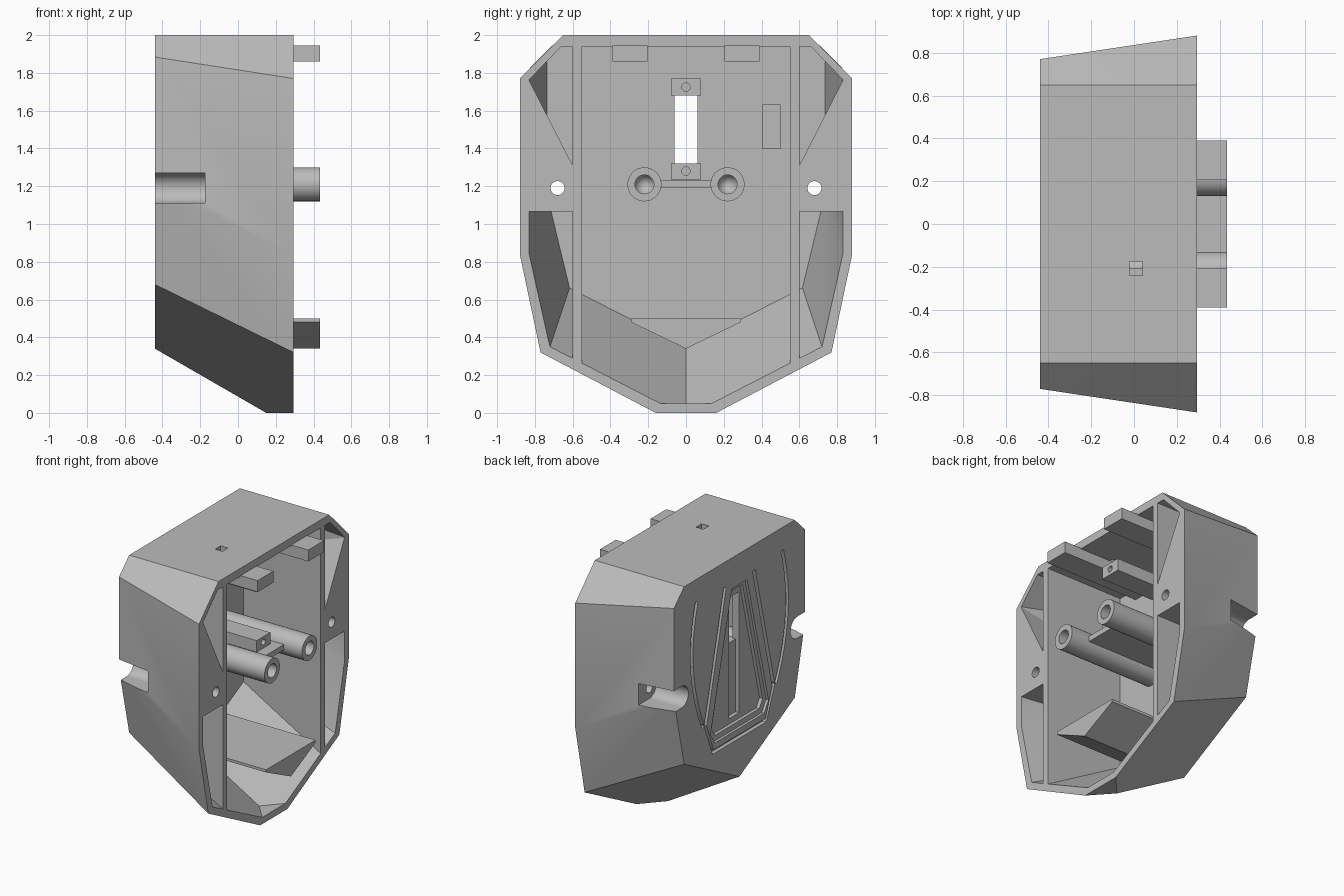
import bpy, bmesh, math
from mathutils import Vector

if "Cube" in bpy.data.objects:
    bpy.data.objects.remove(bpy.data.objects["Cube"])

grey = bpy.data.materials.new("plain_grey")
grey.use_nodes = True
grey.diffuse_color = (0.5, 0.5, 0.5, 1)
grey.node_tree.nodes["Principled BSDF"].inputs["Base Color"].default_value = (0.5, 0.5, 0.5, 1)

RIM, BACK, INNER, TIP = 0.295, -0.44, -0.34, 0.435


def finish(name, bm):
    bmesh.ops.recalc_face_normals(bm, faces=bm.faces)
    mesh = bpy.data.meshes.new(name)
    bm.to_mesh(mesh)
    bm.free()
    mesh.materials.append(grey)
    ob = bpy.data.objects.new(name, mesh)
    bpy.context.scene.collection.objects.link(ob)
    return ob


def hull(name, points, clips=()):
    """Convex solid, trimmed by planes (point, direction removed)."""
    bm = bmesh.new()
    for p in points:
        bm.verts.new(p)
    res = bmesh.ops.convex_hull(bm, input=bm.verts)
    loose = [v for v in bm.verts if not v.link_faces]
    bmesh.ops.delete(bm, geom=loose, context='VERTS')
    bmesh.ops.dissolve_limit(bm, angle_limit=0.01, verts=bm.verts, edges=bm.edges)
    for co, no in clips:
        geom = bm.verts[:] + bm.edges[:] + bm.faces[:]
        bmesh.ops.bisect_plane(bm, geom=geom, plane_co=co, plane_no=no, clear_outer=True)
        bmesh.ops.holes_fill(bm, edges=[e for e in bm.edges if e.is_boundary], sides=0)
    return finish(name, bm)


def prism(name, outline, x0, x1):
    """Extrude a (y, z) outline along x."""
    bm = bmesh.new()
    face = bm.faces.new([bm.verts.new((x0, y, z)) for y, z in outline])
    new = bmesh.ops.extrude_face_region(bm, geom=[face])["geom"]
    bmesh.ops.translate(bm, vec=(x1 - x0, 0, 0), verts=[g for g in new if isinstance(g, bmesh.types.BMVert)])
    return finish(name, bm)


def box(name, x, y, z):
    return prism(name, [(y[0], z[0]), (y[1], z[0]), (y[1], z[1]), (y[0], z[1])], *x)


def circle(y, z, r, n=48):
    return [(y + r * math.cos(2 * math.pi * i / n), z + r * math.sin(2 * math.pi * i / n)) for i in range(n)]


def band(path, width):
    """Outline of a strip that follows an open path."""
    left, right = [], []
    for i, p in enumerate(path):
        a, b = path[max(i - 1, 0)], path[min(i + 1, len(path) - 1)]
        t = (Vector(b) - Vector(a)).normalized() * width / 2
        left.append((p[0] - t.y, p[1] + t.x))
        right.append((p[0] + t.y, p[1] - t.x))
    return left + right[::-1]


def mirrored(half):
    return half + [(-y, z) for y, z in reversed(half)]


def cut(target, cutter):
    mod = target.modifiers.new("cut", 'BOOLEAN')
    mod.operation, mod.solver, mod.object = 'DIFFERENCE', 'EXACT', cutter
    bpy.context.view_layer.objects.active = target
    bpy.ops.object.modifier_apply(modifier=mod.name)
    bpy.data.objects.remove(cutter)


def loft(section, xs):
    """Tapering section: y, z at the rim and their change per unit of depth."""
    return [(x, s * (y + dy * (RIM - x)), z + dz * (RIM - x))
            for x in xs for y, z, dy, dz in section for s in (1, -1)]


outer = [(0.65, 2, 0, 0), (0.88, 1.77, -0.15, 0.155), (0.88, 0.84, -0.15, 0.49),
         (0.77, 0.32, -0.163, 0.49), (0, -0.084, 0, 0.577)]
inner = [(0.66, 1.94, 0, 0), (0.83, 1.765, -0.15, 0.155), (0.83, 0.84, -0.15, 0.49),
         (0.72, 0.35, -0.163, 0.49), (0, -0.02, 0, 0.577)]

# Housing shell
shell = hull("housing_shell", loft(outer, (RIM, BACK)), [((0, 0, 0), (0, 0, -1))])

# Main cavity between the two ribs
cavity = loft(inner, (0.36, INNER))
floor = ((0, 0, 0.05), (0, 0, -1))
cut(shell, hull("cavity", cavity, [floor, ((0, 0.55, 0), (0, 1, 0)), ((0, -0.55, 0), (0, -1, 0))]))

for s in (1, -1):
    # Side pockets, above and below the solid screw block
    rib = ((0, 0.6 * s, 0), (0, -s, 0))
    cut(shell, hull("upper_pocket", cavity, [rib, ((0, 0.6 * s, 1.31), (0, 0.45 * s, -0.23))]))
    cut(shell, hull("lower_pocket", cavity, [rib, floor, ((0, 0, 1.065), (0, 0, 1))]))
    # Screw hole and its notch open to the side
    cut(shell, prism("screw_hole", circle(0.68 * s, 1.19, 0.037, 32), -0.5, 0.4))
    ring = circle(0.68 * s, 1.19, 0.08)
    slot = [(x, y + d, z) for x in (-0.5, -0.175) for y, z in ring for d in (0, 0.3 * s)]
    cut(shell, hull("screw_notch", slot))
    # Curved groove on the back
    arc = [(s * (0.56 - 0.4 * (z - 1.45) ** 2), z) for z in [1.83 - 0.08 * i for i in range(13)]]
    cut(shell, prism("arc_groove", band(arc, 0.03), -0.5, BACK + 0.03))

# Frame groove and stepped tapering recess on the back
frame = mirrored([(0.17, 1.81), (0.4, 0.87), (0.31, 0.64)])
cut(shell, prism("frame_groove", band(frame, 0.03), -0.5, BACK + 0.03))
cut(shell, prism("recess_step", mirrored([(0.09, 1.77), (0.34, 0.78), (0.29, 0.7)]), -0.5, BACK + 0.02))
cut(shell, prism("recess", mirrored([(0.065, 1.74), (0.3, 0.8), (0.26, 0.74)]), -0.5, BACK + 0.045))
cut(shell, box("channel", (-0.5, BACK + 0.075), (-0.06, 0.06), (0.78, 1.5)))
cut(shell, box("window", (-0.5, 0), (-0.06, 0.06), (1.32, 1.68)))

# Small inner recess and the hole in the roof
cut(shell, box("inner_recess", (INNER - 0.03, 0), (0.405, 0.5), (1.4, 1.63)))
cut(shell, box("roof_hole", (-0.02, 0.04), (-0.24, -0.175), (1.9, 2.1)))

parts = [shell]
for side, s in (("left", 1), ("right", -1)):
    # Hollow posts
    post = prism(side + "_post", circle(0.22 * s, 1.21, 0.09), INNER - 0.02, TIP)
    bore = [(x, y, z) for x in (0.5, 0) for y, z in circle(0.22 * s, 1.21, 0.05)]
    cut(post, hull("bore", bore + [(-0.1, 0.22 * s, 1.21)]))
    # Locating tabs under the roof
    tab = box(side + "_tab", (INNER - 0.02, TIP), sorted((0.205 * s, 0.39 * s)), (1.86, 1.945))
    parts += [post, tab]

# Web between the posts
parts.append(box("post_web", (INNER - 0.02, 0.285), (-0.14, 0.14), (1.19, 1.23)))

# Mounting lugs above and below the window
for name, z0, z1, hole in (("upper_lug", 1.68, 1.77, 1.725), ("lower_lug", 1.235, 1.32, 1.28)):
    lug = box(name, (INNER - 0.02, 0.21), (-0.08, 0.08), (z0, z1))
    cut(lug, prism("lug_hole", circle(0, hole, 0.022, 24), 0.05, 0.3))
    parts.append(lug)

# Wedge shelf at the bottom
parts.append(prism("wedge_shelf", mirrored([(0.29, 0.5), (0.29, 0.48)])[:2] +
                   [(0, 0.34), (-0.29, 0.48), (-0.29, 0.5)], INNER - 0.02, TIP))

for ob in parts:
    bpy.ops.object.select_all(action='DESELECT')
    ob.select_set(True)
    bpy.context.view_layer.objects.active = ob
    bpy.ops.object.shade_smooth_by_angle(angle=math.radians(20))
